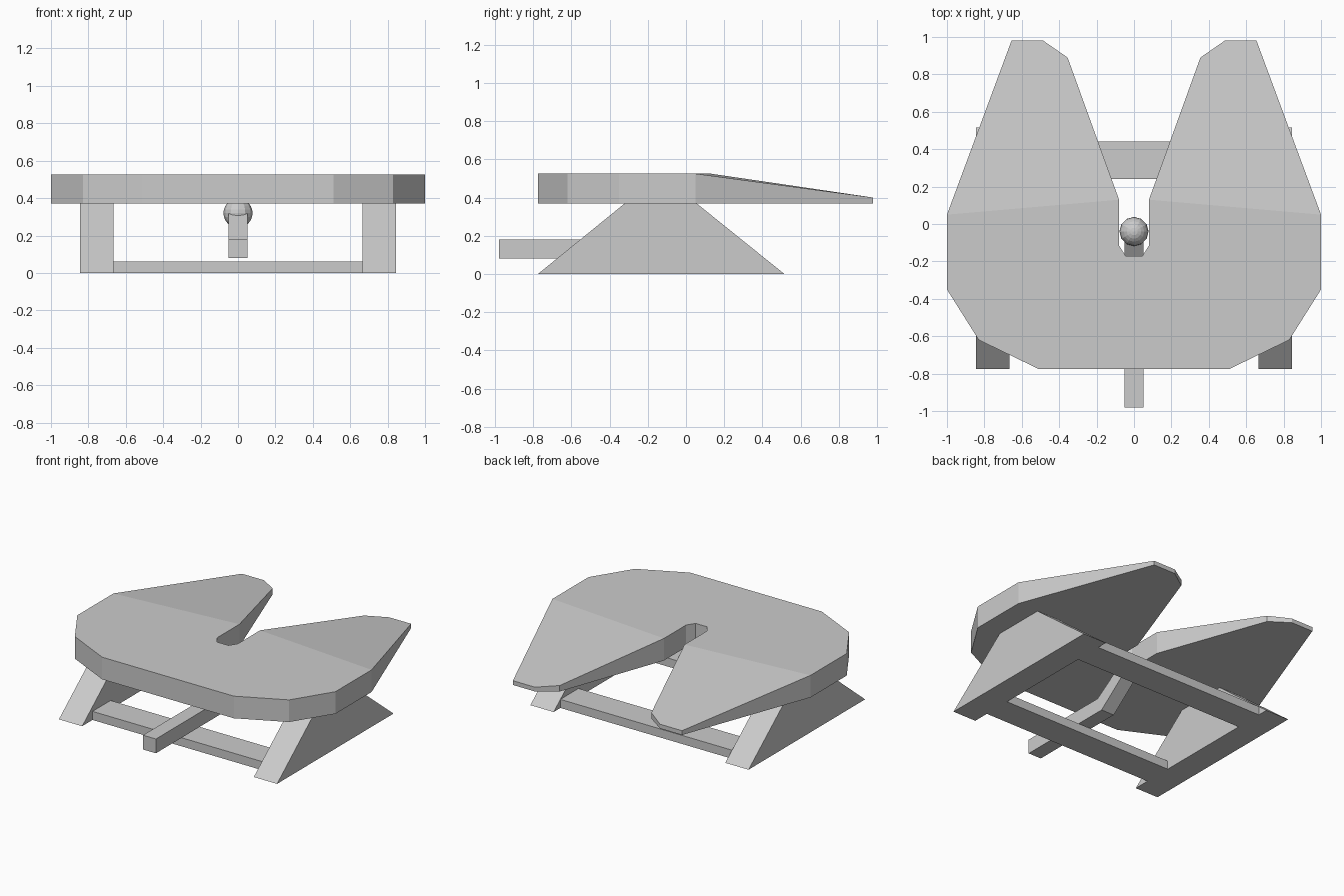
import bpy, bmesh

if "Cube" in bpy.data.objects:
    bpy.data.objects.remove(bpy.data.objects["Cube"])

def finish(name, bm):
    bmesh.ops.remove_doubles(bm, verts=bm.verts, dist=1e-5)
    bmesh.ops.recalc_face_normals(bm, faces=bm.faces)
    me = bpy.data.meshes.new(name)
    bm.to_mesh(me)
    bm.free()
    ob = bpy.data.objects.new(name, me)
    bpy.context.collection.objects.link(ob)
    return ob

def side_prism(name, profile, x0, x1):
    """Extrude a (y, z) profile from x0 to x1."""
    bm = bmesh.new()
    a = [bm.verts.new((x0, y, z)) for y, z in profile]
    b = [bm.verts.new((x1, y, z)) for y, z in profile]
    bm.faces.new(a)
    bm.faces.new(b)
    n = len(a)
    for i in range(n):
        j = (i + 1) % n
        bm.faces.new((a[i], a[j], b[j], b[i]))
    return finish(name, bm)

def bar_profile(y0, y1, z0, z1):
    return [(y0, z0), (y1, z0), (y1, z1), (y0, z1)]

# Coupling plate: right half outline (x, y, top z), mirrored to the left
BOTTOM, TOP = 0.37, 0.525
half = [(0.51, -0.775, TOP), (0.83, -0.62, TOP), (1.0, -0.35, TOP), (1.0, 0.05, TOP),
        (0.655, 0.98, 0.40), (0.485, 0.98, 0.40), (0.355, 0.89, 0.412),
        (0.08, 0.13, TOP), (0.08, -0.115, TOP), (0.045, -0.17, TOP)]
outline = half + [(-x, y, z) for x, y, z in reversed(half)]
n, h = len(outline), len(half)
bm = bmesh.new()
top = [bm.verts.new(p) for p in outline]
low = [bm.verts.new((x, y, BOTTOM)) for x, y, z in outline]
for i in range(n):
    j = (i + 1) % n
    bm.faces.new((low[i], low[j], top[j], top[i]))
bm.faces.new(low)
body = [i for i in range(n) if i not in (4, 5, 6, n - 5, n - 6, n - 7)]
bm.faces.new([top[i] for i in body])
bm.faces.new([top[i] for i in range(3, 8)])
bm.faces.new([top[n - 1 - i] for i in range(3, 8)])
finish("coupling_plate", bm)

# Trapezoid side supports
trapezoid = [(-0.775, 0), (0.515, 0), (0.055, BOTTOM), (-0.32, BOTTOM)]
for side, s in (("left", -1), ("right", 1)):
    side_prism(side + "_support", trapezoid, s * 0.665, s * 0.845)

# Cross bars between the supports
side_prism("front_cross_bar", bar_profile(-0.66, -0.46, 0, 0.06), -0.665, 0.665)
side_prism("back_cross_bar", bar_profile(0.24, 0.44, 0, 0.06), -0.665, 0.665)

# Release handle, bent up towards the ball
side_prism("release_handle",
           [(-0.98, 0.08), (-0.26, 0.08), (-0.02, 0.27), (-0.08, 0.33),
            (-0.30, 0.18), (-0.98, 0.18)], -0.05, 0.05)

# Low-poly locking ball
bm = bmesh.new()
bmesh.ops.create_uvsphere(bm, u_segments=12, v_segments=12, radius=0.078)
bmesh.ops.translate(bm, verts=bm.verts, vec=(0, -0.04, 0.32))
finish("locking_ball", bm)
